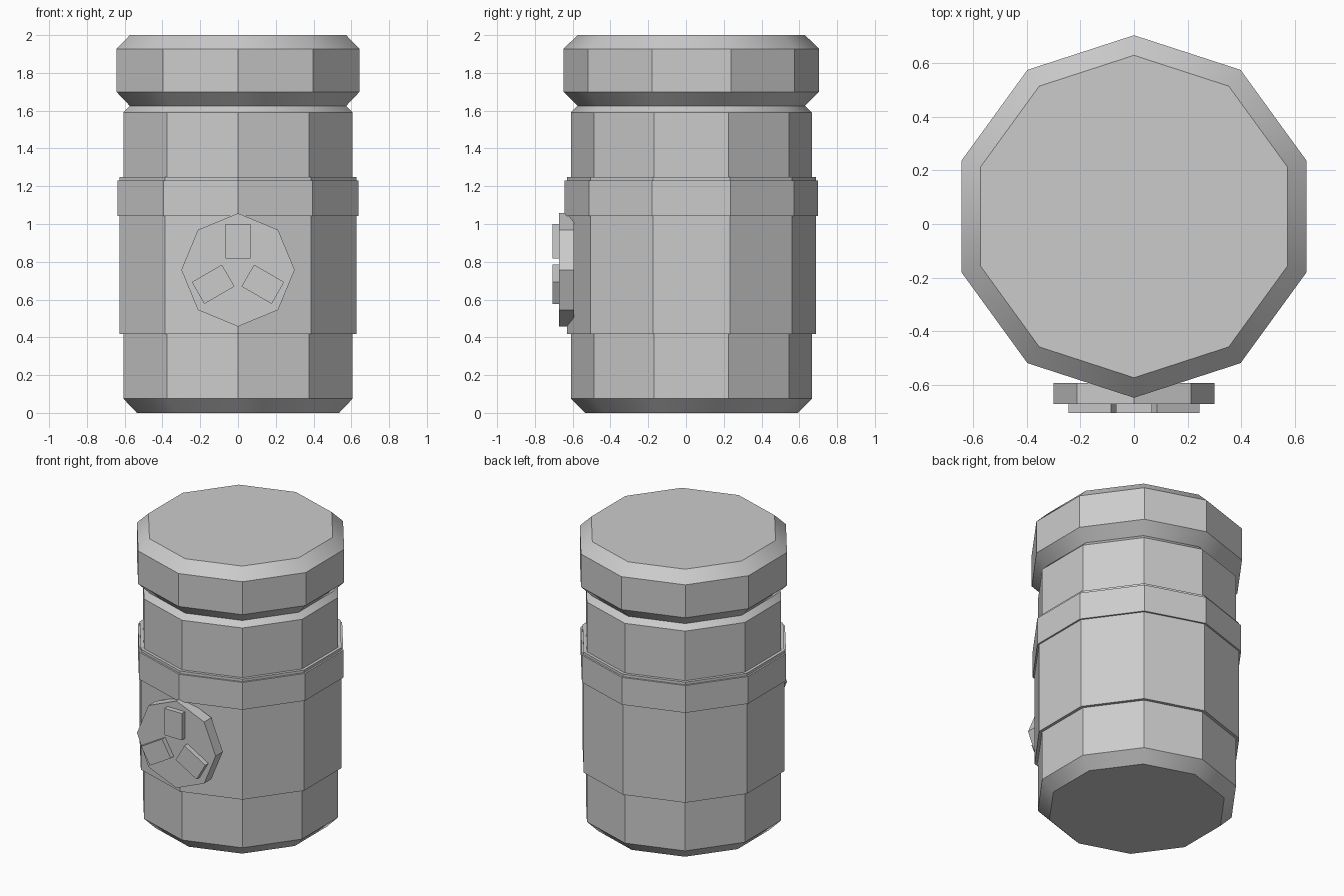
import bpy, bmesh, math
from mathutils import Matrix

if "Cube" in bpy.data.objects:
    bpy.data.objects.remove(bpy.data.objects["Cube"])

CY = 0.028  # body axis in y

grey = bpy.data.materials.new("plain grey")
grey.diffuse_color = (0.6, 0.6, 0.6, 1)
grey.use_nodes = True
grey.node_tree.nodes["Principled BSDF"].inputs["Base Color"].default_value = grey.diffuse_color


def finish(bm, name):
    bmesh.ops.recalc_face_normals(bm, faces=bm.faces)
    me = bpy.data.meshes.new(name)
    bm.to_mesh(me)
    bm.free()
    me.materials.append(grey)
    ob = bpy.data.objects.new(name, me)
    bpy.context.collection.objects.link(ob)
    bpy.ops.object.select_all(action='DESELECT')
    ob.select_set(True)
    bpy.context.view_layer.objects.active = ob
    bpy.ops.object.shade_smooth_by_angle(angle=math.radians(30))
    return ob


def lathe(name, profile, ring=False, sides=10):
    """Turn (radius, z) points into a faceted solid, or a tube if ring."""
    bm = bmesh.new()
    loops = []
    for r, z in profile:
        angles = [math.pi / 2 + 2 * math.pi * k / sides for k in range(sides)]
        loops.append([bm.verts.new((r * math.cos(a), CY + r * math.sin(a), z))
                      for a in angles])
    pairs = list(zip(loops, loops[1:]))
    if ring:
        pairs.append((loops[-1], loops[0]))
    else:
        bm.faces.new(loops[0])
        bm.faces.new(loops[-1])
    for a, b in pairs:
        for k in range(sides):
            n = (k + 1) % sides
            bm.faces.new((a[k], a[n], b[n], b[k]))
    return finish(bm, name)


# Canister body and lid with bevelled rims
lathe("body", [(0.563, 0), (0.638, 0.075), (0.638, 1.59), (0.602, 1.625)])
lathe("lid", [(0.602, 1.625), (0.677, 1.70), (0.677, 1.927), (0.602, 2.0)])

# Wrapped sleeve and the raised band near its top
lathe("sleeve", [(0.63, 0.417), (0.659, 0.417), (0.659, 1.248), (0.63, 1.248)], ring=True)
lathe("band", [(0.65, 1.042), (0.671, 1.042), (0.671, 1.23), (0.65, 1.23)], ring=True)

# Eight-sided badge on the front
bm = bmesh.new()
bmesh.ops.create_cone(bm, cap_ends=True, segments=8, radius1=0.3, radius2=0.3, depth=0.078,
                      matrix=Matrix.Translation((0, -0.633, 0.757))
                      @ Matrix.Rotation(math.pi / 2, 4, 'X'))
finish(bm, "badge")

# Three raised blocks spaced around the badge
for k in range(3):
    bm = bmesh.new()
    bmesh.ops.create_cube(bm, size=1, matrix=Matrix.Translation((0, -0.686, 0.757))
                          @ Matrix.Rotation(k * 2 * math.pi / 3, 4, 'Y')
                          @ Matrix.Translation((0, 0, 0.152))
                          @ Matrix.Diagonal((0.133, 0.04, 0.184, 1)))
    finish(bm, f"badge_block_{k + 1}")
